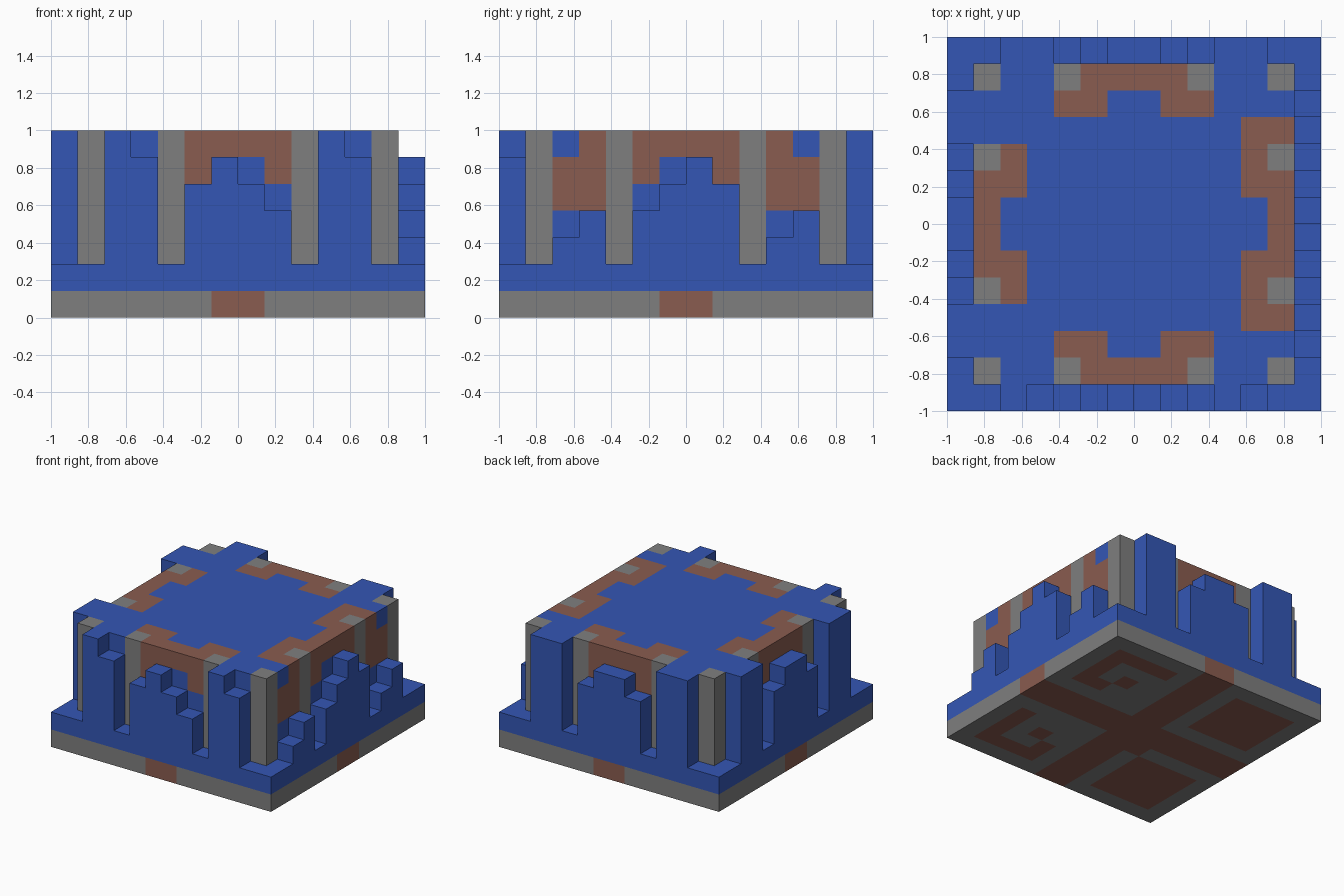
import bpy
import bmesh
from mathutils import Vector

cube = bpy.data.objects.get("Cube")
if cube:
    bpy.data.objects.remove(cube, do_unlink=True)

N = 14            # blocks along each side
U = 2 / N         # size of one block
BLUE, GREY, BROWN = range(3)


def material(name, rgb):
    mat = bpy.data.materials.new(name)
    mat.use_nodes = True
    colour = (*rgb, 1)
    mat.diffuse_color = colour
    mat.node_tree.nodes["Principled BSDF"].inputs["Base Color"].default_value = colour
    return mat


MATS = [material("blue", (0.034, 0.094, 0.46)),
        material("stone grey", (0.212, 0.212, 0.212)),
        material("clay brown", (0.254, 0.107, 0.08))]


def place(i, j, k):
    return Vector((i * U - 1, j * U - 1, k * U))


def finish(name, bm):
    bmesh.ops.remove_doubles(bm, verts=bm.verts, dist=U / 100)
    bmesh.ops.recalc_face_normals(bm, faces=bm.faces)
    mesh = bpy.data.meshes.new(name)
    bm.to_mesh(mesh)
    bm.free()
    for mat in MATS:
        mesh.materials.append(mat)
    obj = bpy.data.objects.new(name, mesh)
    bpy.context.collection.objects.link(obj)
    return obj


def block_box(name, low, high, rule):
    """Box whose faces are split into blocks, coloured by rule(i, j, k)."""
    bm = bmesh.new()
    for axis in range(3):
        p, q = (axis + 1) % 3, (axis + 2) % 3
        for level, cell_level in ((low[axis], low[axis]), (high[axis], high[axis] - 1)):
            for s in range(low[p], high[p]):
                for t in range(low[q], high[q]):
                    cell = [0, 0, 0]
                    cell[axis], cell[p], cell[q] = cell_level, s, t
                    corners = []
                    for ds, dt in ((0, 0), (1, 0), (1, 1), (0, 1)):
                        c = [0, 0, 0]
                        c[axis], c[p], c[q] = level, s + ds, t + dt
                        corners.append(bm.verts.new(place(*c)))
                    bm.faces.new(corners).material_index = rule(*cell)
    return finish(name, bm)


# Maps a position along a side and a depth inward to the block grid
SIDES = {
    "front": lambda s, d: (s, d),
    "back": lambda s, d: (s, N - d),
    "right": lambda s, d: (d, s),
    "left": lambda s, d: (N - d, s),
}


def stepped_wall(name, side, start, heights):
    """Extrude a staircase profile, one block deep, along one side."""
    profile = [(start, 2)]
    for n, h in enumerate(heights):
        profile += [(start + n, h), (start + n + 1, h)]
    profile.append((start + len(heights), 2))
    clean = [p for n, p in enumerate(profile) if p != profile[n - 1]]
    bm = bmesh.new()
    outer = bm.faces.new([bm.verts.new(place(*SIDES[side](s, 0), h)) for s, h in clean])
    extruded = bmesh.ops.extrude_face_region(bm, geom=[outer], use_keep_orig=True)
    shift = place(*SIDES[side](0, 1), 0) - place(*SIDES[side](0, 0), 0)
    verts = [g for g in extruded["geom"] if isinstance(g, bmesh.types.BMVert)]
    bmesh.ops.translate(bm, verts=verts, vec=shift)
    return finish(name, bm)


# Painted underside: cross, two solid squares, two curls with dots
def base_colour(i, j, k):
    a, b = N - 1 - i, j
    if a in (6, 7) or b in (6, 7) or (a, b) == (8, 5):
        return BROWN
    near, far = 1 <= b <= 4, 9 <= b <= 12
    if 9 <= a <= 12 and (near or far):
        return BROWN
    if 1 <= a <= 4:
        if near and (a == 1 or b == 1 or (a, b) in ((4, 2), (3, 3))):
            return BROWN
        if far and (a == 1 or b == 12 or (a, b) in ((2, 9), (3, 10))):
            return BROWN
    return GREY


# Arch of brown blocks repeated on every side of the core
def in_arch(s, d, k):
    if d == 1:
        return (k == 6 and 5 <= s <= 8) or (k == 5 and s in (5, 8))
    return d == 2 and k == 6 and s in (4, 5, 8, 9)


def core_colour(i, j, k):
    di, dj = min(i, N - 1 - i), min(j, N - 1 - j)
    if (di == 1 and dj in (1, 4)) or (dj == 1 and di in (1, 4)):
        return GREY
    if in_arch(i, dj, k) or in_arch(j, di, k):
        return BROWN
    # Extra brown cheeks on the +x side
    if i == 12 and ((dj == 3 and k >= 4) or (dj == 2 and k in (4, 5))):
        return BROWN
    if i == 11 and dj == 3 and k == 6:
        return BROWN
    return BLUE


block_box("base_plate", (0, 0, 0), (N, N, 1), base_colour)
block_box("ground_layer", (0, 0, 1), (N, N, 2), lambda i, j, k: BLUE)
block_box("core", (1, 1, 2), (N - 1, N - 1, 7), core_colour)

# Outer walls: three stepped pieces per side, as (first block, heights)
REGULAR = ((2, (7, 7)), (5, (5, 6, 6, 5)), (10, (7, 7)))
WALLS = {
    "front": ((2, (7, 6)), (5, (5, 6, 5, 4)), (10, (7, 6))),
    "left": ((2, (3, 4)), (5, (4, 5, 6, 5)), (10, (3, 4))),
    "back": REGULAR,
    "right": REGULAR,
}
for side, pieces in WALLS.items():
    for part, (start, heights) in zip(("first", "middle", "last"), pieces):
        stepped_wall(f"{side}_wall_{part}", side, start, heights)
